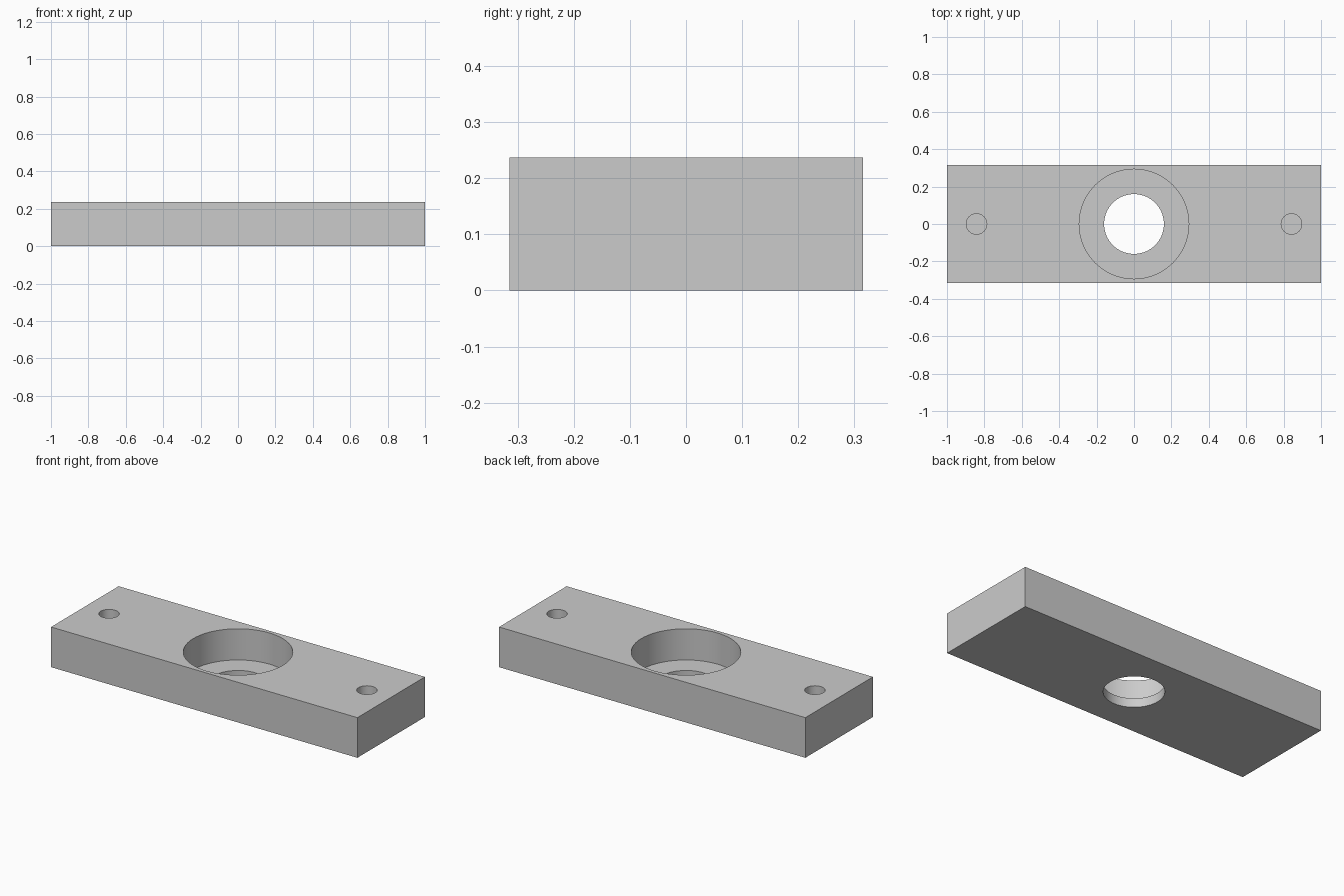
import bpy
import math

default_cube = bpy.data.objects.get("Cube")
if default_cube:
    bpy.data.objects.remove(default_cube, do_unlink=True)

LENGTH, WIDTH, HEIGHT = 2.0, 0.63, 0.237
FLOOR = 0.053  # material left under the recess and blind holes

grey = bpy.data.materials.new("light_grey")
grey.use_nodes = True
grey.diffuse_color = (0.6, 0.6, 0.6, 1)
grey.node_tree.nodes["Principled BSDF"].inputs["Base Color"].default_value = grey.diffuse_color

# Rectangular plate
bpy.ops.mesh.primitive_cube_add(size=1, location=(0, 0, HEIGHT / 2))
plate = bpy.context.object
plate.name = "mounting_plate"
plate.scale = (LENGTH, WIDTH, HEIGHT)
bpy.ops.object.transform_apply(location=True, rotation=False, scale=True)
plate.data.materials.append(grey)


def drill(name, x, radius, bottom, sides=64):
    """Cut a round vertical hole from above down to the given height."""
    top = HEIGHT + 0.1
    bpy.ops.mesh.primitive_cylinder_add(
        vertices=sides, radius=radius, depth=top - bottom,
        location=(x, 0, (top + bottom) / 2))
    cutter = bpy.context.object
    cutter.name = name
    cutter.hide_render = True
    cutter.data.materials.append(grey)
    bpy.context.view_layer.objects.active = plate
    cut = plate.modifiers.new(name, "BOOLEAN")
    cut.operation = "DIFFERENCE"
    cut.solver = "EXACT"
    cut.object = cutter
    bpy.ops.object.modifier_apply(modifier=cut.name)
    bpy.data.objects.remove(cutter, do_unlink=True)


# Stepped centre bore: wide recess, then narrower through hole
drill("bearing_recess", 0, 0.293, FLOOR)
drill("through_hole", 0, 0.16, -0.1)

# Blind screw holes at both ends
for side, x in (("left", 0.842), ("right", -0.842)):
    drill(side + "_screw_hole", x, 0.055, FLOOR, 32)

# Smooth bore walls, sharp rims
bpy.ops.object.select_all(action="DESELECT")
plate.select_set(True)
bpy.context.view_layer.objects.active = plate
bpy.ops.object.shade_smooth_by_angle(angle=math.radians(30))
